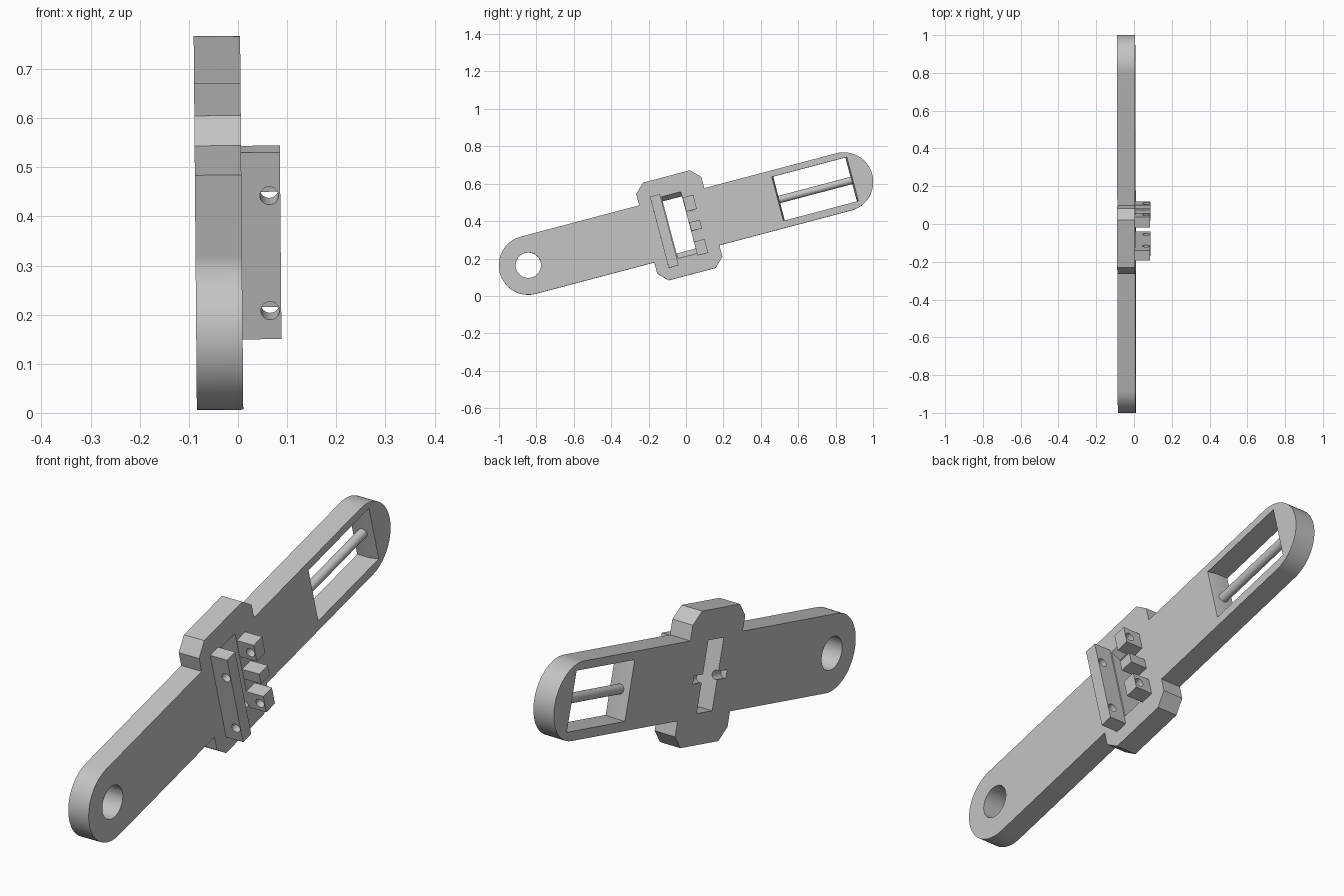
import bpy, bmesh, math
from mathutils import Matrix

if "Cube" in bpy.data.objects:
    bpy.data.objects.remove(bpy.data.objects["Cube"])

# One flat grey for the whole bracket
grey = bpy.data.materials.new("light_grey")
grey.use_nodes = True
colour = (0.55, 0.55, 0.55, 1)
grey.diffuse_color = colour
grey.node_tree.nodes["Principled BSDF"].inputs["Base Color"].default_value = colour

# Parts are drawn flat: y along the arm, z across it, x through its thickness
POSE = (Matrix.Translation((0, 0, 0.387)) @ Matrix.Rotation(-0.0085, 4, 'Y')
        @ Matrix.Rotation(math.radians(14.8), 4, 'X'))
BACK, FACE, TOP = -0.087, 0.0075, 0.0865
HALF, R = 0.872, 0.158


def make(name, bm):
    bmesh.ops.recalc_face_normals(bm, faces=bm.faces)
    mesh = bpy.data.meshes.new(name)
    bm.to_mesh(mesh)
    bm.free()
    mesh.materials.append(grey)
    obj = bpy.data.objects.new(name, mesh)
    bpy.context.collection.objects.link(obj)
    obj.matrix_world = POSE
    return obj


def loft(name, sections):
    """Skin a stack of (x, outline) sections and cap both ends."""
    bm = bmesh.new()
    rings = [[bm.verts.new((x, y, z)) for y, z in pts] for x, pts in sections]
    n = len(rings[0])
    for a, b in zip(rings, rings[1:]):
        for i in range(n):
            j = (i + 1) % n
            bm.faces.new((a[i], a[j], b[j], b[i]))
    bm.faces.new(rings[0])
    bm.faces.new(rings[-1])
    return make(name, bm)


def rect(y0, y1, z0, z1):
    return [(y0, z0), (y1, z0), (y1, z1), (y0, z1)]


def block(name, y0, y1, z0, z1):
    outline = rect(y0, y1, z0, z1)
    return loft(name, [(FACE - 0.004, outline), (TOP, outline)])


def rod(name, x, z, r, y0, y1):
    """Round bar lying along the arm."""
    bm = bmesh.new()
    m = Matrix.Translation((x, (y0 + y1) / 2, z)) @ Matrix.Rotation(math.pi / 2, 4, 'X')
    bmesh.ops.create_cone(bm, cap_ends=True, segments=32, radius1=r, radius2=r,
                          depth=y1 - y0, matrix=m)
    return make(name, bm)


def arc(cy, r, start, end, n):
    angles = [math.radians(start + (end - start) * i / n) for i in range(n + 1)]
    return [(cy + r * math.cos(a), r * math.sin(a)) for a in angles]


def cut(obj, cutters):
    for c in cutters:
        c.hide_render = True
        mod = obj.modifiers.new("cut", 'BOOLEAN')
        mod.operation = 'DIFFERENCE'
        mod.solver = 'EXACT'
        mod.object = c
    bpy.context.view_layer.update()
    graph = bpy.context.evaluated_depsgraph_get()
    mesh = bpy.data.meshes.new_from_object(obj.evaluated_get(graph))
    obj.modifiers.clear()
    obj.data = mesh
    for c in cutters:
        bpy.data.objects.remove(c)


# Arm: round ends and a wider chamfered hub
L, H, W, C = -0.217, 0.143, 0.27, 0.05
hub_top = [(H, R), (H, W - C), (H - C, W), (L + C, W), (L, W - C), (L, R)]
hub_bottom = [(y, -z) for y, z in reversed(hub_top)]
outline = arc(HALF, R, -90, 90, 32) + hub_top + arc(-HALF, R, 90, 270, 32) + hub_bottom
arm = loft("arm", [(BACK, outline), (FACE, outline)])

# Openings: pivot hole, window and slot with flared ends, cross groove in the back
hole = arc(-HALF, 0.068, 0, 352.5, 47)
slot = rect(-0.09, 0.016, -0.142, 0.147)
slot_wide = rect(-0.09, 0.016, -0.17, 0.172)
window = rect(0.515, 0.914, -0.119, 0.124)
window_wide = rect(0.507, 0.922, -0.119, 0.124)
cut(arm, [
    loft("hole_cutter", [(-0.2, hole), (0.2, hole)]),
    loft("slot_cutter", [(-0.2, slot), (-0.03, slot), (FACE, slot_wide), (0.2, slot_wide)]),
    loft("window_cutter", [(-0.2, window), (-0.03, window), (FACE, window_wide), (0.2, window_wide)]),
    rod("groove_cutter", -0.079, -0.003, 0.018, -0.15, 0.076),
])

# Rod spanning the window
window_rod = rod("window_rod", -0.04, -0.003, 0.02, 0.5, 0.93)

# Raised rail and three lugs, drilled in line for two pins
rail = block("rail", -0.15, -0.095, -0.206, 0.187)
upper_lug = block("upper_lug", 0.018, 0.076, 0.06, 0.138)
middle_lug = block("middle_lug", 0.018, 0.076, -0.047, 0)
lower_lug = block("lower_lug", 0.016, 0.075, -0.182, -0.106)
UPPER, LOWER = 0.096, -0.146
for part, heights in ((rail, (UPPER, LOWER)), (upper_lug, (UPPER,)), (lower_lug, (LOWER,))):
    cut(part, [rod("pin_cutter", 0.064, z, 0.019, -0.3, 0.3) for z in heights])

# Smooth the round walls, keep edges crisp
parts = (arm, window_rod, rail, upper_lug, middle_lug, lower_lug)
bpy.ops.object.select_all(action='DESELECT')
for part in parts:
    part.select_set(True)
bpy.context.view_layer.objects.active = arm
bpy.ops.object.shade_smooth_by_angle(angle=math.radians(25))
